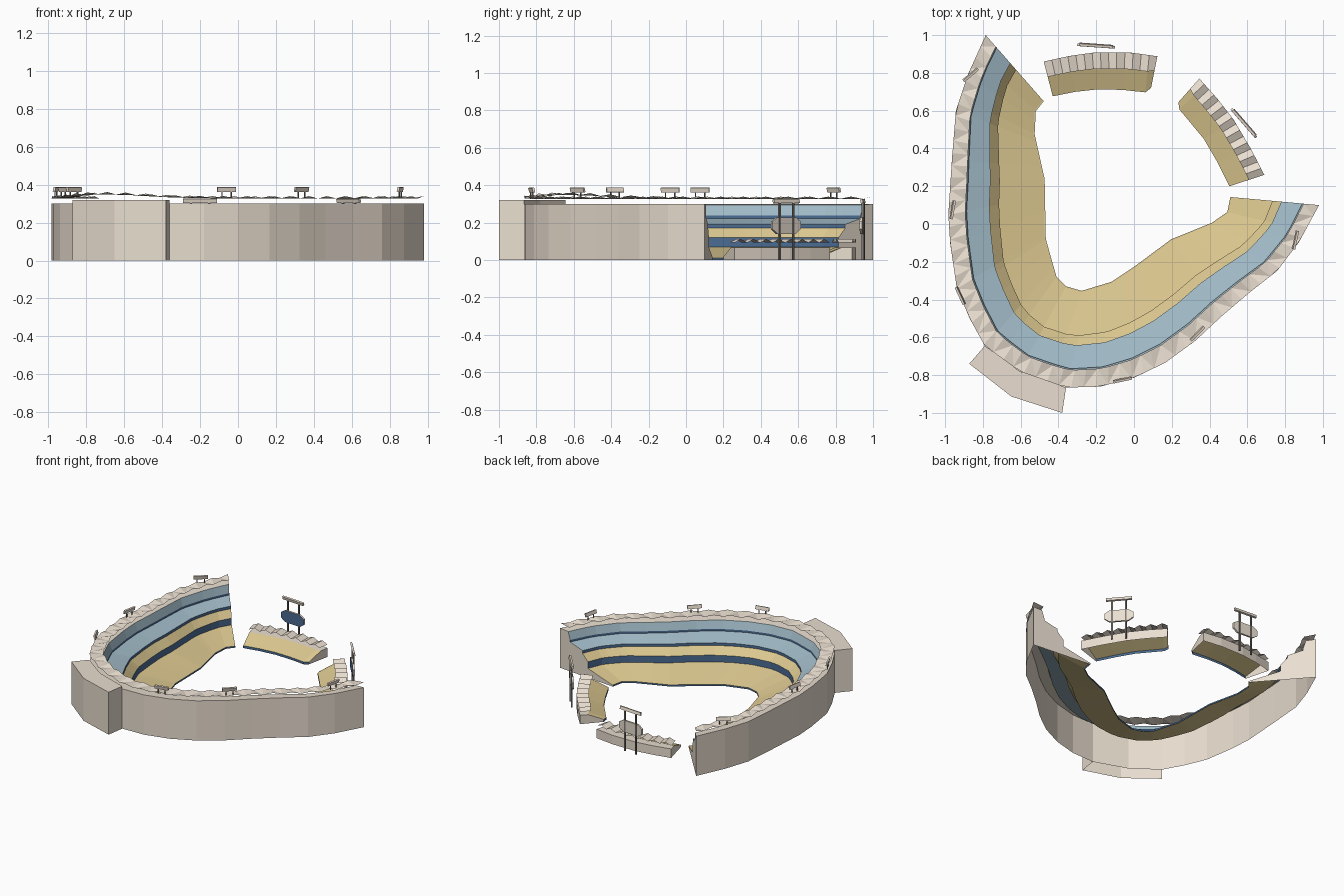
import bpy, math
from mathutils import Vector, Matrix

if "Cube" in bpy.data.objects:
    bpy.data.objects.remove(bpy.data.objects["Cube"])


def material(name, c):
    m = bpy.data.materials.new(name)
    m.diffuse_color = (*c, 1)
    m.use_nodes = True
    m.node_tree.nodes["Principled BSDF"].inputs["Base Color"].default_value = m.diffuse_color
    return m


STONE = material("stone", (0.82, 0.73, 0.63))
TAN = material("tan_seats", (0.72, 0.58, 0.28))
BLUE = material("pale_blue_seats", (0.36, 0.50, 0.58))
NAVY = material("navy_trim", (0.07, 0.15, 0.29))
STEEL = material("steel", (0.22, 0.20, 0.18))


def mesh(name, verts, faces, mats, idx=None):
    me = bpy.data.meshes.new(name)
    me.from_pydata([tuple(v) for v in verts], [], faces)
    for m in mats:
        me.materials.append(m)
    if idx:
        me.polygons.foreach_set("material_index", idx)
    ob = bpy.data.objects.new(name, me)
    bpy.context.collection.objects.link(ob)
    return ob


def fractions(path):
    d = [0]
    for a, b in zip(path, path[1:]):
        d.append(d[-1] + math.dist(a, b))
    return [v / d[-1] for v in d]


def sample(path, f):
    fr = fractions(path)
    for i in range(len(path) - 1):
        if f <= fr[i + 1] + 1e-9:
            k = (f - fr[i]) / (fr[i + 1] - fr[i])
            return Vector(path[i]).lerp(Vector(path[i + 1]), k)
    return Vector(path[-1])


def sections(outer, inner):
    fr = []
    for f in sorted(fractions(outer) + fractions(inner)):
        if not fr or f - fr[-1] > 0.004:
            fr.append(f)
    fr[-1] = 1.0
    return [(sample(outer, f), sample(inner, f)) for f in fr]


def tier(name, secs, profile, mats):
    # sweep a (fraction, height) profile between the outer and inner paths
    n, verts, faces, idx = len(profile), [], [], []
    for o, i in secs:
        verts += [(*o.lerp(i, t), z) for t, z in profile]
    used = list(dict.fromkeys(mats))
    for s in range(len(secs) - 1):
        for k in range(n - 1):
            a = s * n + k
            faces.append((a, a + n, a + n + 1, a + 1))
            idx.append(used.index(mats[k]))
    return mesh(name, verts, faces, used, idx)


def end_caps(name, secs, profile):
    n = len(profile)
    verts = [(*o.lerp(i, t), z) for o, i in (secs[0], secs[-1]) for t, z in profile]
    mesh(name, verts, [tuple(range(n)), tuple(reversed(range(n, 2 * n)))], [STONE])


def canopy(name, outer, inner, depth, n, height, amp, twisted):
    # pleated sheet roof; twisted pleats have the two edges out of step
    verts, faces = [], []
    for k in range(n + 1):
        o, i = sample(outer, k / n), sample(inner, k / n)
        s = amp if k % 2 else -amp
        verts += [(*o, height(o) + (-s if twisted else s)), (*o.lerp(i, depth), height(o) + s)]
        if k < n:
            a = 2 * k
            if not twisted:
                faces.append((a, a + 2, a + 3, a + 1))
            elif k % 2:
                faces += [(a, a + 2, a + 3), (a, a + 3, a + 1)]
            else:
                faces += [(a, a + 2, a + 1), (a + 2, a + 3, a + 1)]
    mesh(name, verts, faces, [STONE])


def box(name, centre, size, angle, mat, tilt=0.0):
    m = Matrix.Translation(centre) @ Matrix.Rotation(angle, 4, 'Z') @ Matrix.Rotation(tilt, 4, 'X')
    v = [m @ Vector((x * size[0] / 2, y * size[1] / 2, z * size[2] / 2))
         for x in (-1, 1) for y in (-1, 1) for z in (-1, 1)]
    f = [(0, 1, 3, 2), (4, 6, 7, 5), (0, 4, 5, 1), (2, 3, 7, 6), (0, 2, 6, 4), (1, 5, 7, 3)]
    return mesh(name, v, f, [mat])


# Main grandstand
OUT = [(-.785, 1), (-.88, .79), (-.943, .6), (-.964, .34), (-.983, .05), (-.973, -.105), (-.938, -.34),
       (-.87, -.5), (-.79, -.645), (-.605, -.78), (-.36, -.866), (-.18, -.861), (0, -.814), (.166, -.734),
       (.325, -.618), (.462, -.49), (.61, -.364), (.758, -.248), (.874, -.095), (.98, .1)]
INN = [(-.478, .65), (-.52, .597), (-.526, .475), (-.473, .238), (-.467, -.08), (-.41, -.28), (-.357, -.333),
       (-.277, -.354), (-.119, -.306), (0, -.227), (.198, -.08), (.41, .005), (.494, .063), (.51, .143)]
main = sections(OUT, INN)
tier("grandstand_outer_wall", main, [(0, 0), (0, .3)], [STONE])
PROFILE = [(0, .3), (.15, .295), (.19, .237), (.19, .222), (.425, .19), (.425, .17), (.525, .12),
           (.525, .07), (.985, .012), (1, .012), (1, 0)]
tier("grandstand_tiers", main, PROFILE,
     [STONE, BLUE, NAVY, BLUE, NAVY, TAN, NAVY, TAN, TAN, NAVY])
end_caps("grandstand_end_walls", main, [(0, 0)] + PROFILE)


def roof_height(p):
    return .333 + .022 * math.exp(-((p.x + .7) ** 2 + (p.y + .65) ** 2) / .12)


canopy("grandstand_canopy", OUT, INN, .175, 60, roof_height, .006, True)

# Entrance block, open underneath
plan = [(-.79, -.645), (-.872, -.74), (-.65, -.913), (-.38, -1), (-.36, -.866), (-.605, -.78)]
n = len(plan)
mesh("entrance_block", [(*p, z) for z in (0, .32) for p in plan],
     [(i, (i + 1) % n, (i + 1) % n + n, i + n) for i in range(n)] + [tuple(range(n, 2 * n))], [STONE])

# Floodlights along the rim
for x, y, deg in [(-.865, .79, 40), (-.96, .075, 80), (-.92, -.38, -65), (-.06, -.825, 12),
                  (.335, -.58, 46), (.855, -.085, 78)]:
    a = math.radians(deg)
    box("floodlight_panel", (x, y, .374), (.1, .012, .026), a, STONE, .25)
    for s in (-.025, .025):
        box("floodlight_post", (x + s * math.cos(a), y + s * math.sin(a), .346), (.006, .006, .04), a, STEEL)

# Outfield stands
STANDS = [([(-.478, .86), (-.34, .89), (-.21, .908), (-.02, .908), (.124, .888)],
           [(-.43, .676), (-.31, .70), (-.19, .713), (-.06, .71), (.06, .697), (.09, .72)], 14),
          ([(.346, .77), (.44, .665), (.526, .555), (.62, .396), (.69, .26)],
           [(.235, .645), (.24, .607), (.37, .45), (.44, .33), (.505, .2)], 16)]
for o, i, count in STANDS:
    secs = sections(o, i)
    prof = [(0, .068), (.35, .066), (1, .018), (1, 0)]
    tier("outfield_back_wall", secs, [(0, 0), (0, .068)], [STONE])
    tier("outfield_seating", secs, prof, [STONE, TAN, NAVY])
    end_caps("outfield_end_walls", secs, [(0, 0)] + prof)
    canopy("outfield_canopy", o, i, .44, count, lambda p: .102, .009, False)

# Scoreboards: two posts, a lamp beam and an eight-sided panel
for cx, cy, deg in [(-.2, .947, -4), (.585, .537, -49)]:
    a = math.radians(deg)
    m = Matrix.Translation((cx, cy, 0)) @ Matrix.Rotation(a, 4, 'Z')
    for s in (-.048, .048):
        box("scoreboard_post", m @ Vector((s, 0, .155)), (.012, .01, .31), a, STEEL)
    box("scoreboard_beam", m @ Vector((0, -.002, .315)), (.18, .014, .022), a, STONE, .25)
    half = [(-.1, .165), (-.1, .205), (-.065, .228), (.065, .228), (.1, .205), (.1, .165), (.065, .14), (-.065, .14)]
    v = [m @ Vector((x, y, z)) for y in (-.012, .002) for x, z in half]
    panel = mesh("scoreboard_panel", v, [tuple(reversed(range(8))), tuple(range(8, 16))]
                 + [(i, (i + 1) % 8, (i + 1) % 8 + 8, i + 8) for i in range(8)], [STONE, NAVY])
    panel.data.polygons[0].material_index = 1
